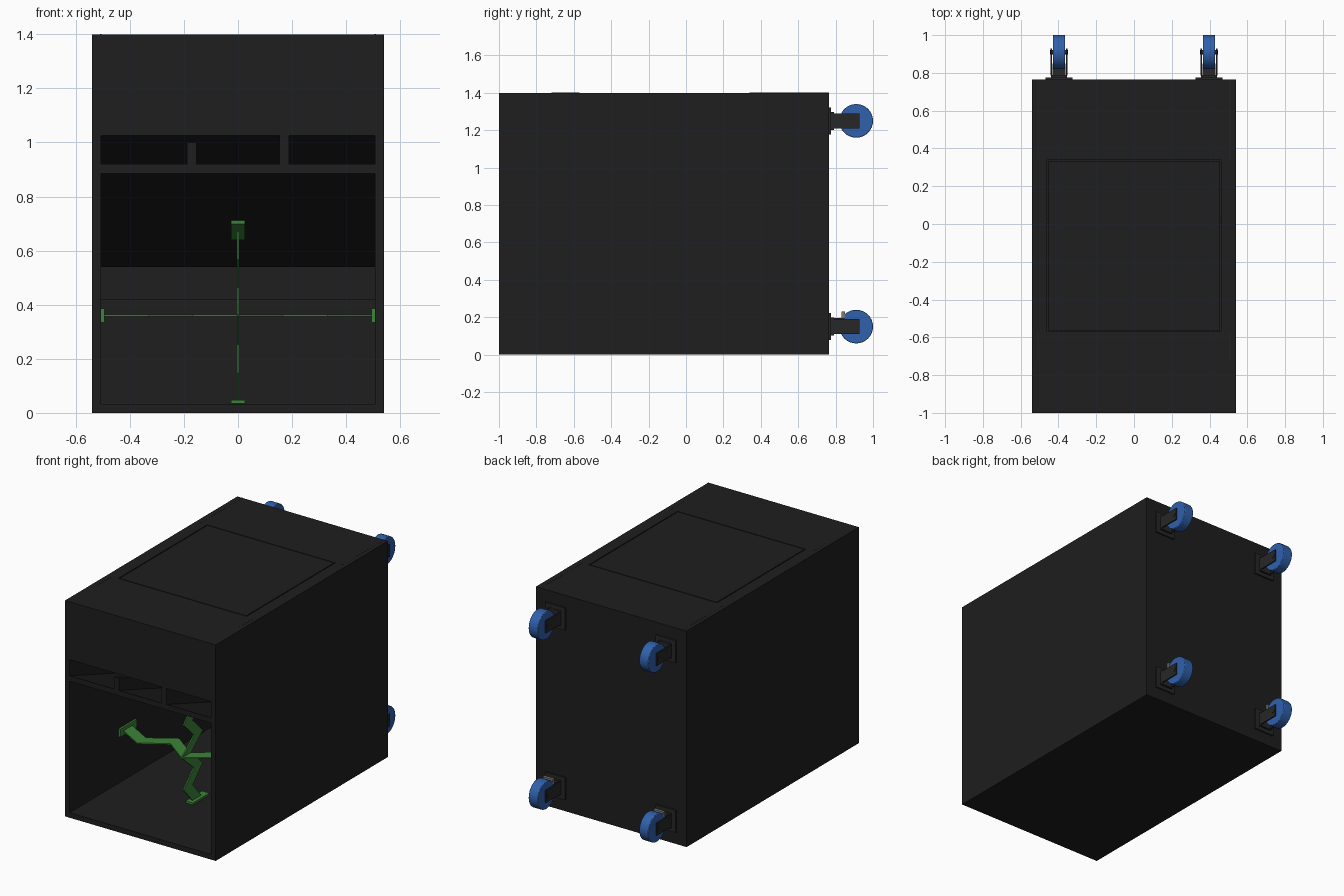
import bpy, bmesh, math
from mathutils import Matrix, Vector

if "Cube" in bpy.data.objects:
    bpy.data.objects.remove(bpy.data.objects["Cube"])


def material(name, rgb):
    m = bpy.data.materials.new(name)
    m.diffuse_color = (*rgb, 1)
    m.use_nodes = True
    m.node_tree.nodes["Principled BSDF"].inputs["Base Color"].default_value = m.diffuse_color
    return m


BLACK = material("black_panel", (0.013, 0.013, 0.013))
METAL = material("dark_metal", (0.02, 0.02, 0.021))
GREY = material("brake_grey", (0.2, 0.2, 0.2))
BLUE = material("blue_wheel", (0.03, 0.12, 0.42))
GREEN = material("green_brace", (0.045, 0.23, 0.04))


def finish(name, bm, mat):
    bmesh.ops.recalc_face_normals(bm, faces=bm.faces)
    me = bpy.data.meshes.new(name)
    bm.to_mesh(me)
    bm.free()
    me.materials.append(mat)
    ob = bpy.data.objects.new(name, me)
    bpy.context.collection.objects.link(ob)
    return ob


def box(name, x, y, z, mat=BLACK):
    bm = bmesh.new()
    bmesh.ops.create_cube(bm, size=1)
    for v in bm.verts:
        v.co = Vector(r[0] + (c + 0.5) * (r[1] - r[0]) for c, r in zip(v.co, (x, y, z)))
    return finish(name, bm, mat)


def prism(name, pts, extrude, mat=BLACK):
    bm = bmesh.new()
    f = bm.faces.new([bm.verts.new(p) for p in pts])
    r = bmesh.ops.extrude_face_region(bm, geom=[f])
    bmesh.ops.translate(bm, vec=extrude,
                        verts=[g for g in r["geom"] if isinstance(g, bmesh.types.BMVert)])
    return finish(name, bm, mat)


def cylinder_x(name, centre, radius, width, mat, bevel=0.0):
    bm = bmesh.new()
    bmesh.ops.create_cone(bm, cap_ends=True, segments=32, radius1=radius, radius2=radius,
                          depth=width,
                          matrix=Matrix.Translation(centre) @ Matrix.Rotation(math.pi / 2, 4, 'Y'))
    ob = finish(name, bm, mat)
    if bevel:
        b = ob.modifiers.new("rounded_edge", 'BEVEL')
        b.width, b.segments, b.limit_method = bevel, 2, 'ANGLE'
    bpy.ops.object.select_all(action='DESELECT')
    ob.select_set(True)
    bpy.context.view_layer.objects.active = ob
    bpy.ops.object.shade_smooth_by_angle()
    return ob


# Cabinet shell
W, T, Y0, Y1, H = 0.54, 0.033, -1.0, 0.765, 1.4
IN = W - T
for s, side in ((-1, "left"), (1, "right")):
    box(side + "_wall", sorted((s * IN, s * W)), (Y0, Y1), (0, H))
box("floor_panel", (-IN, IN), (Y0, Y1), (0, T))
box("back_panel", (-IN, IN), (Y1 - T, Y1), (T, H))
box("front_panel", (-IN, IN), (Y0, Y0 + T), (1.025, H))

# Top frame with a hatch set into it
HX, HA, HB, G = 0.46, -0.57, 0.34, 0.006
zt = (H - T, H)
box("top_front", (-IN, IN), (Y0 + T, HA), zt)
box("top_back", (-IN, IN), (HB, Y1 - T), zt)
for s, side in ((-1, "left"), (1, "right")):
    box("top_rail_" + side, sorted((s * HX, s * IN)), (HA, HB), zt)
    for i, y in enumerate(((-0.72, HA), (HB, Y1))):
        box(f"top_seam_{side}_{i}", (s * 0.508 - 0.003, s * 0.508 + 0.003), y, (H, H + 0.001), METAL)
box("hatch", (-HX + G, HX - G), (HA + G, HB - G), zt)

# Slanted ceiling of the main bay and the slots above it
SLOPE = 0.345


def slanted(name, x0, x1, z0, z1, y_end=0.0):
    d = SLOPE * (y_end - Y0)
    prism(name, [(x0, Y0, z0), (x0, Y0, z1), (x0, y_end, z1 - d), (x0, y_end, z0 - d)],
          (x1 - x0, 0, 0))


slanted("sloped_shelf", -IN, IN, 0.885, 0.92)
slanted("slot_roof", -IN, IN, 1.025, 1.058)
slanted("short_divider", -0.188, -0.153, 0.92, 1.0)
slanted("tall_divider", 0.153, 0.188, 0.92, 1.025)
box("slot_end", (-IN, IN), (0, T), (0.54, 0.72))
box("bay_rear_ceiling", (-IN, IN), (T, Y1 - T), (0.54, 0.573))
box("rear_ledge", (-IN, IN), (Y1 - T - 0.02, Y1 - T), (0.42, 0.54))

# Folding brace: four zigzag arms with end pads
ZC, HALF = 0.36, 0.045
ZIG = (-0.535, -0.41, -0.515, -0.42)


def arm(name, direction, reach):
    d = Vector(direction)
    mid = [d * (reach * i / 3) + Vector((0, y, ZC)) for i, y in enumerate(ZIG)]
    off = Vector((0, HALF, 0))
    n = d.cross(Vector((0, 1, 0))).normalized() * 0.008
    bm = bmesh.new()
    for a, b in zip(mid, mid[1:]):
        vs = [bm.verts.new(p + o) for o in (-n / 2, n / 2)
              for p in (a - off, b - off, b + off, a + off)]
        bm.faces.new(vs[:4])
        bm.faces.new(vs[4:])
        for i in range(4):
            j = (i + 1) % 4
            bm.faces.new((vs[i], vs[j], vs[4 + j], vs[4 + i]))
    finish(name, bm, GREEN)


PY = (-0.5, -0.33)
for s, side in ((-1, "left"), (1, "right")):
    arm("brace_arm_" + side, (s, 0, 0), 0.497)
    box("brace_pad_" + side, sorted((s * 0.494, s * IN)), PY, (ZC - 0.026, ZC + 0.026), GREEN)
arm("brace_arm_lower", (0, 0, -1), 0.32)
box("brace_pad_lower", (-0.026, 0.026), PY, (0.034, 0.047), GREEN)
arm("brace_arm_upper", (0, 0, 1), 0.31)
drop = SLOPE * (PY[1] - PY[0])
prism("brace_pad_upper", [(-0.026, PY[0], 0.698), (-0.026, PY[0], 0.711),
                          (-0.026, PY[1], 0.711 - drop), (-0.026, PY[1], 0.698 - drop)],
      (0.052, 0, 0), GREEN)

# Castors on the back panel, the lower pair with brake pedals
for x, xn in ((-0.397, "left"), (0.397, "right")):
    for z, zn in ((0.15, "lower"), (1.25, "upper")):
        tag = f"{zn}_{xn}"
        box("castor_plate_" + tag, (x - 0.072, x + 0.072), (Y1, 0.776), (z - 0.072, z + 0.072), METAL)
        box("fork_base_" + tag, (x - 0.043, x + 0.043), (0.776, 0.79), (z - 0.048, z + 0.048), METAL)
        for s in (-1, 1):
            cx = x + s * 0.04
            box(f"fork_cheek_{tag}_{'a' if s < 0 else 'b'}", (cx - 0.004, cx + 0.004),
                (0.785, 0.928), (z - 0.04, z + 0.04), METAL)
        cylinder_x("wheel_" + tag, (x, 0.91, z), 0.09, 0.066, BLUE, 0.004)
        cylinder_x("axle_" + tag, (x, 0.91, z), 0.012, 0.094, METAL)
        if zn == "lower":
            box("brake_arm_" + tag, (x - 0.035, x + 0.035), (0.79, 0.85), (z + 0.038, z + 0.046), METAL)
            box("brake_pedal_" + tag, (x - 0.035, x + 0.035), (0.832, 0.85), (z + 0.046, z + 0.08), GREY)
